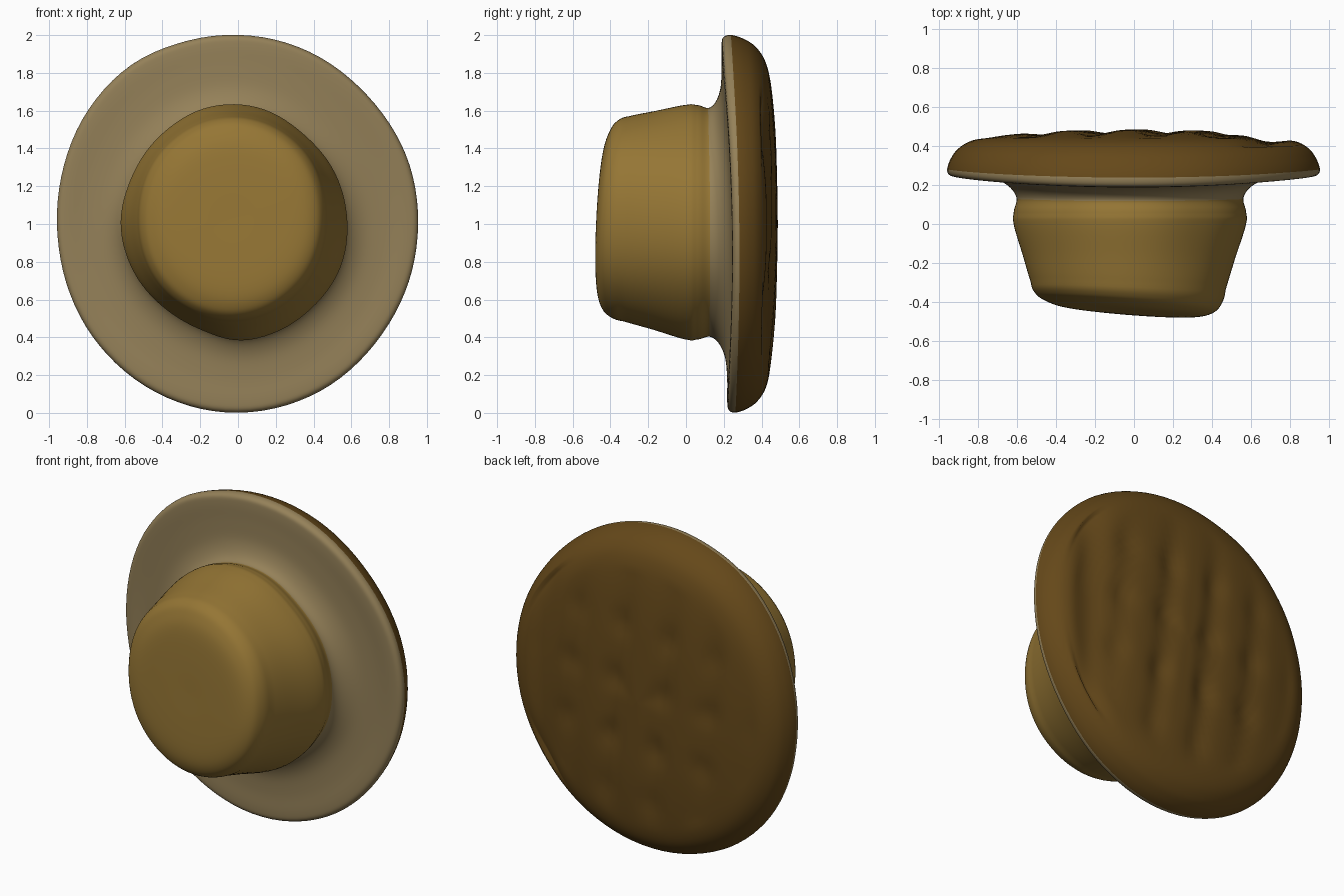
import bpy, bmesh, math

if "Cube" in bpy.data.objects:
    bpy.data.objects.remove(bpy.data.objects["Cube"])

SEG, STEPS = 96, 5

# outlines as (angle in degrees, radius) seen from the front
CUP = [(4, .596), (27, .592), (52, .592), (78, .618), (103, .622), (128, .603), (157, .592),
       (181, .60), (208, .592), (232, .585), (253, .595), (272, .625), (290, .622), (311, .612),
       (337, .61)]
FACE = [(0, .5), (45, .525), (90, .54), (135, .52), (180, .5), (225, .525), (270, .545), (315, .525)]
DISC = [(0, .95), (20, .957), (45, .962), (70, .985), (92, .998), (107, 1.003),
        (124, 1.01), (145, .99), (164, .966), (180, .955), (193, .955), (221, .972),
        (249, .99), (270, .995), (296, .982), (322, .957), (345, .95)]
CENTRES = [(-.03, 1.03), (-.02, 1.01), (0, 1)]

# section: (outline 0 face / 1 cup / 2 disc, scale, y, tilt weight, brim saddle weight)
RINGS = [(0, .002, -.457, 1, 0), (0, .4, -.457, 1, 0), (0, .7, -.450, 1, 0),
         (0, .86, -.427, 1, 0), (0, .95, -.39, .8, 0), (0, 1, -.32, .5, 0),
         (.45, 1, -.17, .2, 0), (.95, 1, -.01, 0, 0), (1, .995, .06, 0, 0),
         (1, .97, .12, 0, .2), (1.05, .995, .165, 0, .5), (1.25, 1, .195, 0, .8),
         (1.55, 1, .203, 0, 1), (1.85, 1, .203, 0, 1), (1.97, 1.002, .212, 0, 1),
         (2, 1.004, .25, 0, .8), (2, .985, .31, 0, .6), (2, .945, .37, 0, .4),
         (2, .87, .42, 0, .2), (2, .74, .45, 0, 0), (2, .5, .473, 0, 0),
         (2, .25, .482, 0, 0), (2, .002, .486, 0, 0)]


def radius(table, deg):
    """Periodic smooth interpolation of an outline."""
    n = len(table)
    ks = [(table[i % n][0] + 360 * (i // n), table[i % n][1]) for i in range(-2, n + 3)]
    for i in range(1, len(ks) - 2):
        if ks[i][0] <= deg < ks[i + 1][0]:
            u = (deg - ks[i][0]) / (ks[i + 1][0] - ks[i][0])
            return catmull(ks[i - 1][1], ks[i][1], ks[i + 1][1], ks[i + 2][1], u)
    return table[0][1]


def catmull(a, b, c, d, u):
    return b + .5 * u * (c - a + u * (2 * a - 5 * b + 4 * c - d + u * (3 * (b - c) + d - a)))


def section_list():
    out = []
    n = len(RINGS)
    for i in range(n - 1):
        q = [RINGS[max(0, min(n - 1, i + k))] for k in (-1, 0, 1, 2)]
        for s in range(STEPS):
            out.append([catmull(*[r[k] for r in q], s / STEPS) for k in range(5)])
    return out + [list(RINGS[-1])]


def outline_points(table, centre):
    pts = []
    for j in range(SEG):
        r = radius(table, 360 * j / SEG)
        a = 2 * math.pi * j / SEG
        pts.append((centre[0] + r * math.cos(a), centre[1] + r * math.sin(a)))
    return pts


def dimples(x, z):
    """Criss-cross dents across the domed back."""
    fade = max(0, 1 - (math.hypot(x, z - 1) / .8) ** 4)
    groove = (.5 + .5 * math.cos(2 * math.pi * (x + .12 * (z - 1) + .15) / .32)) ** 2
    dent = (.5 + .5 * math.cos(2 * math.pi * (z - .1 * x) / .36)) ** 2
    return fade * groove * (.018 + .015 * dent)


outlines = [outline_points(t, c) for t, c in zip((FACE, CUP, DISC), CENTRES)]

bm = bmesh.new()
loops = []
for t, s, y, tilt, saddle in section_list():
    t = max(0, min(2, t))
    k = min(1, int(t))
    f = t - k
    c = [CENTRES[k][m] * (1 - f) + CENTRES[k + 1][m] * f for m in (0, 1)]
    ring = []
    for j in range(SEG):
        a = 2 * math.pi * j / SEG
        p = [outlines[k][j][m] * (1 - f) + outlines[k + 1][j][m] * f for m in (0, 1)]
        x, z = [c[m] + (p[m] - c[m]) * s for m in (0, 1)]
        yy = y + tilt * (-.08 * x + .05 * (z - 1))
        yy += saddle * (.04 * math.cos(a) ** 2 - .015 * math.sin(a))
        if t > 1.99 and y > .4:
            yy -= dimples(x, z)
            # shallow dip near the right edge
            yy -= .03 * math.exp(-((x - .68) / .1) ** 2)
        ring.append(bm.verts.new((x, yy, z)))
    loops.append(ring)

# skin between sections: cup, underside of brim, browned top
for i in range(len(loops) - 1):
    sec = i / STEPS
    mat = 0 if sec < 9 else 1 if sec < 15 else 2
    for j in range(SEG):
        n = (j + 1) % SEG
        face = bm.faces.new((loops[i][j], loops[i][n], loops[i + 1][n], loops[i + 1][j]))
        face.material_index = mat
        face.smooth = True
bm.faces.new(loops[0])
bm.faces.new(loops[-1]).material_index = 2
bmesh.ops.recalc_face_normals(bm, faces=bm.faces)

mesh = bpy.data.meshes.new("muffin")
bm.to_mesh(mesh)
bm.free()
for name, col in (("cup_crust", (.30, .18, .035, 1)), ("brim_underside", (.30, .22, .10, 1)),
                  ("browned_top", (.13, .065, .01, 1))):
    m = bpy.data.materials.new(name)
    m.diffuse_color = col
    m.use_nodes = True
    m.node_tree.nodes["Principled BSDF"].inputs["Base Color"].default_value = m.diffuse_color
    mesh.materials.append(m)
bpy.context.collection.objects.link(bpy.data.objects.new("muffin", mesh))
